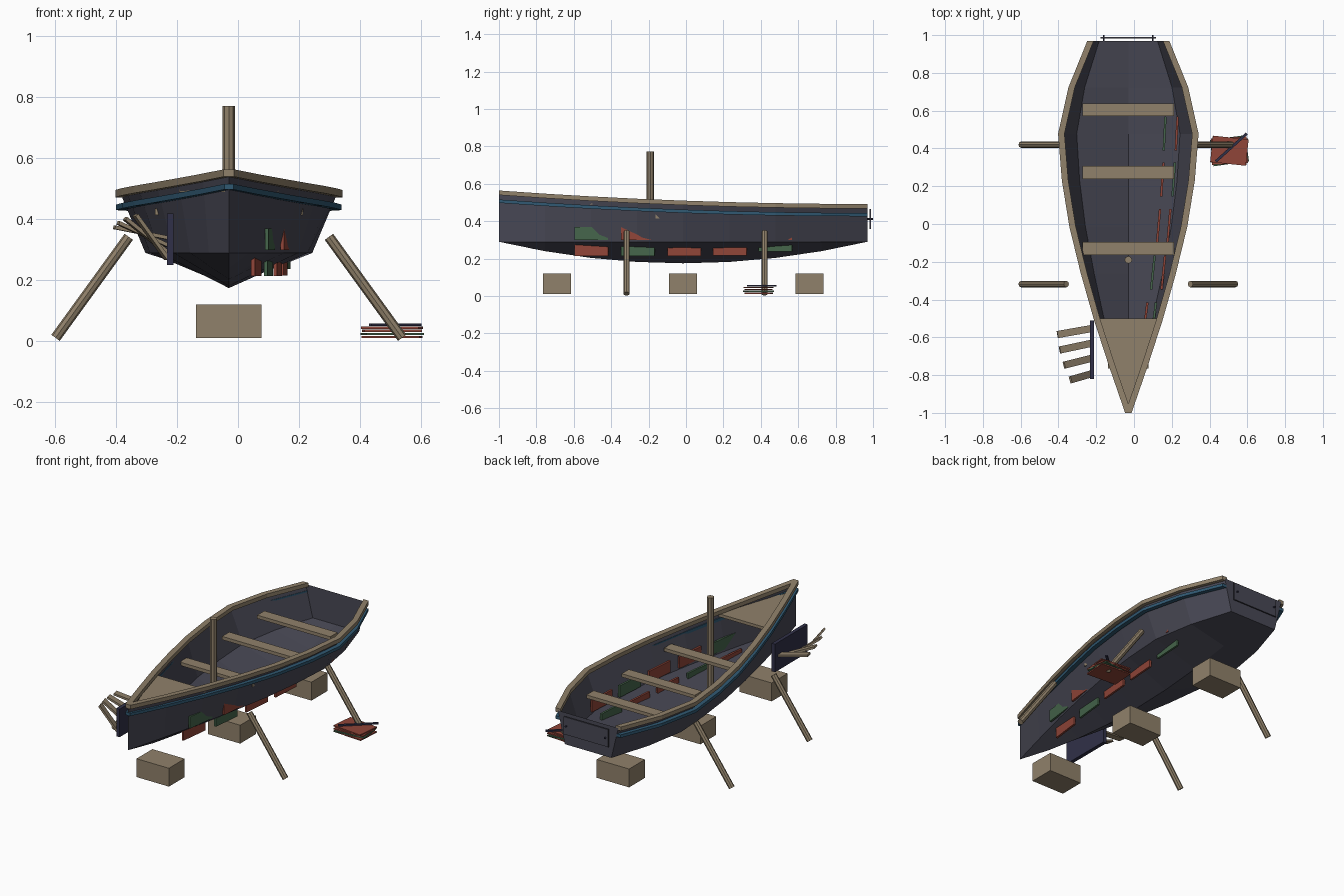
import bpy, bmesh
from math import radians, cos
from mathutils import Matrix, Vector

if "Cube" in bpy.data.objects:
    bpy.data.objects.remove(bpy.data.objects["Cube"])

CX = -0.03  # boat centreline


def material(name, rgb):
    m = bpy.data.materials.new(name)
    m.diffuse_color = (*rgb, 1)
    m.use_nodes = True
    m.node_tree.nodes["Principled BSDF"].inputs["Base Color"].default_value = m.diffuse_color
    return m


WOOD = material("wood", (0.28, 0.22, 0.145))
HULL = material("hull_paint", (0.065, 0.065, 0.09))
BLUE = material("blue_paint", (0.03, 0.10, 0.17))
RED = material("red_paint", (0.28, 0.06, 0.04))
GREEN = material("green_paint", (0.06, 0.13, 0.07))
NAVY = material("navy_paint", (0.03, 0.03, 0.065))


def finish(name, bm, mat):
    bmesh.ops.remove_doubles(bm, verts=bm.verts, dist=1e-5)
    bmesh.ops.recalc_face_normals(bm, faces=bm.faces)
    me = bpy.data.meshes.new(name)
    bm.to_mesh(me)
    bm.free()
    me.materials.append(mat)
    ob = bpy.data.objects.new(name, me)
    bpy.context.collection.objects.link(ob)
    return ob


def box(name, centre, size, mat, yaw=0, pitch=0, roll=0):
    bm = bmesh.new()
    rot = (Matrix.Rotation(radians(yaw), 4, 'Z') @ Matrix.Rotation(radians(pitch), 4, 'Y')
           @ Matrix.Rotation(radians(roll), 4, 'X'))
    bmesh.ops.create_cube(bm, size=1, matrix=Matrix.Translation(centre) @ rot @ Matrix.Diagonal((*size, 1)))
    return finish(name, bm, mat)


def rod(name, a, b, r, mat, sides=8):
    a, b = Vector(a), Vector(b)
    d = b - a
    bm = bmesh.new()
    bmesh.ops.create_cone(bm, cap_ends=True, segments=sides, radius1=r, radius2=r, depth=d.length,
                          matrix=Matrix.Translation((a + b) / 2) @ d.to_track_quat('Z', 'Y').to_matrix().to_4x4())
    return finish(name, bm, mat)


def loft(name, rings, mat, closed=False, cap_start=False, cap_end=False):
    bm = bmesh.new()
    rows = [[bm.verts.new(p) for p in ring] for ring in rings]
    n = len(rows[0])
    for r0, r1 in zip(rows, rows[1:]):
        for i in range(n if closed else n - 1):
            j = (i + 1) % n
            bm.faces.new((r0[i], r0[j], r1[j], r1[i]))
    if cap_start:
        bm.faces.new(rows[0])
    if cap_end:
        bm.faces.new(rows[-1])
    return finish(name, bm, mat)


# Hull stations: half width at the sheer, evenly spaced from bow to stern
half = [0, 0.085, 0.165, 0.235, 0.295, 0.335, 0.355, 0.30, 0.20]
stations = []
for i, w in enumerate(half):
    t = i / 8
    stations.append((-1 + 1.97 * t, w, 0.48 + 0.072 * (1 - t) ** 2))

# Hull shell with V bottom and flat transom
rings = []
for y, w, z in stations:
    keel = 0.175 + 0.115 * ((y + 0.015) / 0.985) ** 2
    c = w * 0.77
    rings.append([(CX - w, y, z), (CX - c, y, 0.29), (CX, y, keel), (CX + c, y, 0.29), (CX + w, y, z)])
loft("hull", rings, HULL, cap_end=True)

# Gunwales and blue rub rails on both sides
for side, s in (("left", -1), ("right", 1)):
    for name, out, drop, hw, hh, mat in (("gunwale", 0, 0, 0.017, 0.012, WOOD),
                                         ("rub_rail", 0.002, 0.045, 0.013, 0.009, BLUE)):
        rr = [[(CX + s * (w + out + a * hw), y, z - drop + b * hh)
               for a, b in ((-1, -1), (1, -1), (1, 1), (-1, 1))] for y, w, z in stations]
        loft(f"{side}_{name}", rr, mat, True, True, True)

# Bow deck, seats and mast
loft("bow_deck", [[(CX - 0.163, -0.5, z), (CX + 0.163, -0.5, z), (CX, -0.99, z)] for z in (0.49, 0.508)],
     WOOD, True, True, True)
for i, y in enumerate((-0.13, 0.272, 0.605)):
    box(f"seat_{i + 1}", (CX, y, 0.425), (0.485, 0.068, 0.02), WOOD)
rod("mast", (CX, -0.19, 0.22), (CX, -0.19, 0.772), 0.02, WOOD)

# Stern board with two nails
box("stern_board", (CX, 0.986, 0.412), (0.295, 0.008, 0.105), HULL)
for i, x in enumerate((-0.13, 0.13)):
    rod(f"stern_nail_{i + 1}", (CX + x, 0.97, 0.412), (CX + x, 1.0, 0.412), 0.005, NAVY, 6)

# Loose painted planks set along the right-hand bottom, two rows
ys = (-0.505, -0.257, -0.01, 0.235, 0.478)
low = zip(ys, (0.06, 0.10, 0.13, 0.15, 0.162), (0.25, 0.25, 0.25, 0.252, 0.272), (RED, GREEN, RED, RED, GREEN))
high = zip(ys, (0.105, 0.155, 0.185, 0.21, 0.226), (0.335,) * 5, (GREEN, RED, RED, GREEN, RED))
for row, items in (("lower", low), ("upper", high)):
    for i, (y, x, z, mat) in enumerate(items):
        box(f"{row}_plank_{i + 1}", (x, y, z), (0.012, 0.18, 0.07), mat, yaw=-7 + i)

# Keel blocks and slanted props
for i, y in enumerate((-0.69, -0.015, 0.66)):
    box(f"keel_block_{i + 1}", (CX, y, 0.066), (0.215, 0.15, 0.11), WOOD)
for y, end in ((-0.318, "front"), (0.42, "rear")):
    for s, side in ((-1, "left"), (1, "right")):
        rod(f"{end}_{side}_prop", (CX + s * 0.568, y, 0.012), (CX + s * 0.328, y, 0.343), 0.017, WOOD)

# Stack of spare boards on the ground with a bar on top
for i, (yaw, mat) in enumerate(((-4, RED), (8, GREEN), (3, RED), (-6, RED))):
    box(f"spare_board_{i + 1}", (0.505, 0.388, 0.015 + 0.01 * i), (0.19, 0.14, 0.007), mat, yaw=yaw)
box("stack_bar", (0.515, 0.405, 0.055), (0.22, 0.014, 0.008), NAVY, yaw=42)

# Upright board off the left bow with a fan of slats
box("side_board", (-0.222, -0.665, 0.335), (0.022, 0.31, 0.168), NAVY)
for i, pitch in enumerate((11, 24, 38, 53)):
    x = -0.23 - 0.09 * cos(radians(pitch))
    box(f"fan_slat_{i + 1}", (x, -0.57 - 0.08 * i, 0.357 - 0.005 * i), (0.18, 0.038, 0.012),
        WOOD, yaw=10 + 2 * i, pitch=pitch)
